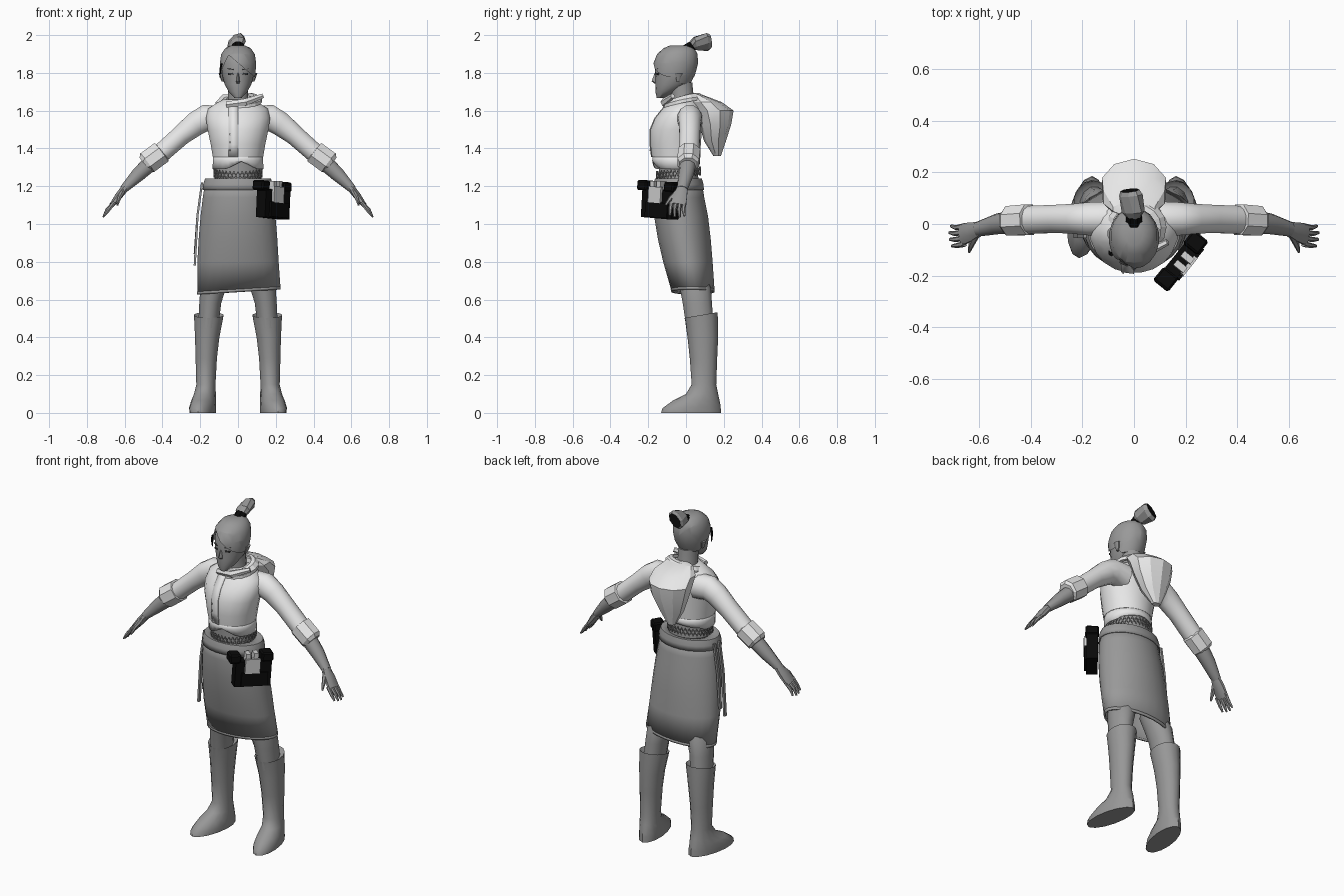
import bpy, bmesh, math
from mathutils import Vector as V

if "Cube" in bpy.data.objects:
    bpy.data.objects.remove(bpy.data.objects["Cube"])


def material(name, r):
    m = bpy.data.materials.new(name)
    m.diffuse_color = (r, r, r, 1)
    m.use_nodes = True
    m.node_tree.nodes["Principled BSDF"].inputs["Base Color"].default_value = m.diffuse_color
    return m


WHITE = material("white_cloth", 0.8)
HAIR = material("hair_grey", 0.32)
SKIN = material("skin_grey", 0.31)
SKIRT = material("skirt_grey", 0.32)
BOOT = material("boot_grey", 0.31)
BLACK = material("black_leather", 0.003)
DARK = material("dark_eye", 0.04)
PALE = material("pale_flap", 0.65)


def finish(name, bm, mat, angle=50, thick=0):
    me = bpy.data.meshes.new(name)
    bm.to_mesh(me)
    bm.free()
    me.materials.append(mat)
    if angle:
        me.shade_smooth()
        me.set_sharp_from_angle(angle=math.radians(angle))
    ob = bpy.data.objects.new(name, me)
    bpy.context.collection.objects.link(ob)
    if thick:
        mod = ob.modifiers.new("thickness", 'SOLIDIFY')
        mod.thickness = thick
    return ob


def loft_bm(rings, n=16, caps=True, closed=False):
    """Skin rings given as (centre, u axis, v axis)."""
    bm = bmesh.new()
    rows = []
    for c, u, v in rings:
        rows.append([bm.verts.new(c + u * math.cos(a) + v * math.sin(a))
                     for a in (2 * math.pi * (i + 0.5) / n for i in range(n))])
    pairs = list(zip(rows, rows[1:])) + ([(rows[-1], rows[0])] if closed else [])
    for a, b in pairs:
        for i in range(n):
            j = (i + 1) % n
            bm.faces.new((a[i], a[j], b[j], b[i]))
    if caps and not closed:
        bm.faces.new(rows[0])
        bm.faces.new(rows[-1])
    bmesh.ops.recalc_face_normals(bm, faces=bm.faces)
    return bm


def ring(z, yf, yb, rx, cx=0, sx=0, sy=0, skew=0):
    """Level ring from front yf to back yb, with optional slopes."""
    ry = (yb - yf) / 2
    return V((cx, (yf + yb) / 2, z)), V((rx, 0, sx * rx)), V((skew, ry, sy * ry))


def tube(pts):
    """Rings square to a path of (x, y, z, radius, y radius)."""
    out = []
    for i, p in enumerate(pts):
        a, b = pts[max(i - 1, 0)], pts[min(i + 1, len(pts) - 1)]
        t = (V(b[:3]) - V(a[:3])).normalized()
        u = V((0, 1, 0)).cross(t).normalized()
        out.append((V(p[:3]), u * p[3], t.cross(u).normalized() * p[4]))
    return out


def box(name, loc, size, rot, mat, bevel=0.0):
    bm = bmesh.new()
    bmesh.ops.create_cube(bm, size=1)
    bmesh.ops.scale(bm, vec=V(size), verts=bm.verts)
    if bevel:
        bmesh.ops.bevel(bm, geom=bm.edges[:], offset=bevel, segments=1, affect='EDGES')
    ob = finish(name, bm, mat, 0)
    ob.location, ob.rotation_euler = loc, rot
    return ob


# Head, neck and waist
HEAD = [(1.668, -.155, -.11, .02), (1.70, -.162, -.06, .05), (1.74, -.162, .015, .072),
        (1.79, -.164, .042, .085), (1.85, -.165, .058, .090), (1.90, -.145, .055, .082),
        (1.925, -.11, .038, .06), (1.94, -.075, .01, .028)]
finish("head", loft_bm([ring(*h) for h in HEAD], 18), SKIN)
finish("neck", loft_bm([ring(1.58, -.08, .06, .075), ring(1.65, -.075, .045, .056),
                        ring(1.75, -.09, .035, .055)], 12), SKIN)
finish("waist", loft_bm([ring(1.16, -.15, .075, .15), ring(1.27, -.145, .065, .118),
                         ring(1.40, -.15, .06, .125)], 16), SKIN)
finish("nose", loft_bm([ring(1.80, -.166, -.14, .005), ring(1.755, -.182, -.14, .011),
                        ring(1.745, -.168, -.14, .010)], 6), SKIN)
for s in (-1, 1):
    box("eye", (s * .038, -.153, 1.795), (.028, .008, .009), (0, s * .1, s * .42), DARK)
    box("eyebrow", (s * .04, -.154, 1.82), (.034, .008, .004), (0, -s * .15, s * .42), DARK)
    finish("ear", loft_bm([ring(1.755, -.05, -.035, .008, s * .080),
                           ring(1.80, -.06, -.015, .012, s * .092)], 8), SKIN)

# Hair shell, opened around the face with a swept fringe
bm = loft_bm([ring(z + .006 * (z > 1.9), yf - .008, yb + .006, rx + .008)
              for z, yf, yb, rx in HEAD[2:]], 18)
cuts = [(V((0, -.07, 1.80)), V((0, 1, .75))), (V((-.05, 0, 1.895)), V((.85, 0, 1))),
        (V((-.05, 0, 1.895)), V((-2.2, 0, 1)))]
for co, no in cuts:
    bmesh.ops.bisect_plane(bm, geom=bm.verts[:] + bm.edges[:] + bm.faces[:],
                           plane_co=co, plane_no=no)
gone = [f for f in bm.faces
        if all((f.calc_center_median() - co).dot(no) < 0 for co, no in cuts)]
bmesh.ops.delete(bm, geom=gone, context='FACES')
finish("hair", bm, HAIR, 50)
finish("side_lock", loft_bm([ring(1.85, -.125, -.112, .005, -.086), ring(1.82, -.122, -.104, .006, -.094),
                             ring(1.775, -.11, -.102, .003, -.096)], 6), BLACK, 0)

# Topknot with its tie and dark end
finish("hair_tie", loft_bm(tube([(0, .0, 1.92, .036, .032), (0, .035, 1.945, .033, .028)]), 8), BLACK, 0)
knot = finish("topknot", loft_bm(tube([(0, .025, 1.942, .026, .022), (-.003, .048, 1.955, .048, .033),
                                       (-.012, .112, 1.963, .057, .036), (-.016, .13, 1.967, .046, .026)]),
                                 8), HAIR, 0)
knot.data.materials.append(BLACK)
for p in knot.data.polygons:
    p.material_index = int(p.normal.y > .85 and p.center.y > .1)

# Jacket body
BODY = [(1.355, -.182, .075, .135), (1.42, -.19, .08, .146), (1.50, -.19, .086, .163),
        (1.56, -.165, .09, .172), (1.61, -.125, .086, .16), (1.64, -.10, .07, .115),
        (1.66, -.085, .06, .078)]
finish("jacket", loft_bm([ring(*b) for b in BODY], 20), WHITE)

# Lower jacket band, lifted at the centre front
bm = loft_bm([ring(1.365, -.178, .073, .132), ring(1.335, -.180, .075, .134),
              ring(1.29, -.176, .075, .136)], 24, False)
for v in bm.verts:
    if v.co.z < 1.3:
        v.co.z += max(0, .042 - abs(v.co.x - .02) * .5) if v.co.y < 0 else .03 - abs(v.co.x) * .15
finish("jacket_band", bm, WHITE, 50, .006)

# Button placket following the chest
bm = bmesh.new()
rows = []
for z, yf, yb, rx in BODY[:-1]:
    rows.append([bm.verts.new((x, (yf + yb) / 2 - (yb - yf) / 2 * math.sqrt(1 - (x / rx) ** 2) - .003, z))
                 for x in (-.05, 0)])
for a, b in zip(rows, rows[1:]):
    bm.faces.new((a[0], a[1], b[1], b[0]))
finish("placket", bm, WHITE, 50, .005)
for i in range(5):
    box("button", (-.042, -.184 + .03 * max(0, i - 2), 1.39 + .042 * i), (.006, .018, .008), (0, 0, 0), WHITE)

# Collar roll around the neck, higher at the back and at its left tip
rings = []
for i in range(16):
    a = 2 * math.pi * i / 16
    d = V((math.cos(a), math.sin(a), 0))
    c = V((.01 + .095 * d.x, -.012 + .088 * d.y, 1.65 + .022 * d.y + .012 * d.x))
    rings.append((c, d * .024 + V((0, 0, -.012)), V((0, 0, .018))))
finish("collar", loft_bm(rings, 6, closed=True), WHITE, 0)
finish("collar_tip", loft_bm(tube([(-.06, -.10, 1.632, .018, .02), (.04, -.115, 1.645, .022, .02),
                                   (.13, -.07, 1.678, .014, .012)]), 6), WHITE, 0)

# Hood hanging on the back
finish("hood", loft_bm([ring(1.36, .145, .185, .025, -.02), ring(1.44, .095, .212, .075, -.01),
                        ring(1.53, .07, .24, .115), ring(1.60, .04, .252, .13),
                        ring(1.645, .02, .19, .125), ring(1.685, .03, .085, .085)], 10), WHITE, 25)

# Arms, cuffs and hands
for s in (-1, 1):
    def limb(name, pts, mat, n=12, angle=50):
        finish(name, loft_bm(tube([(s * p[0],) + p[1:] for p in pts]), n), mat, angle)

    limb("sleeve", [(.09, .02, 1.555, .075, .07), (.175, .02, 1.56, .073, .066), (.225, .02, 1.53, .066, .06),
                    (.30, .02, 1.47, .055, .056), (.43, .015, 1.355, .052, .056)], WHITE)
    limb("cuff", [(.40, .017, 1.385, .05, .05), (.405, .017, 1.38, .066, .064), (.48, .012, 1.325, .066, .062),
                  (.492, .012, 1.315, .05, .05)], WHITE, 8, 30)
    limb("forearm", [(.46, .01, 1.325, .046, .046), (.53, 0, 1.26, .039, .04), (.605, -.02, 1.185, .023, .029)], SKIN, 10)
    limb("palm", [(.595, -.018, 1.195, .022, .028), (.63, -.03, 1.15, .021, .04),
                  (.668, -.042, 1.10, .014, .044)], SKIN, 8)
    for i in range(4):
        y = -.008 - .023 * i
        d = (0, .006, .004, -.004)[i]
        limb("finger", [(.655, y, 1.115, .011, .012), (.688 + d, y - .006, 1.075, .010, .010),
                        (.708 + d, y - .008 * i / 3, 1.042 - d, .005, .006)], SKIN, 6)
    limb("thumb", [(.61, -.04, 1.175, .014, .016), (.630, -.082, 1.135, .011, .012),
                   (.638, -.108, 1.10, .005, .006)], SKIN, 6)

    # Legs and boots
    finish("leg", loft_bm([ring(.45, 0, .15, .055, s * .158), ring(.58, -.02, .14, .06, s * .147),
                           ring(.66, -.035, .135, .07, s * .132), ring(.74, -.05, .10, .07, s * .11)], 12), SKIN)
    finish("boot", loft_bm([ring(.50, .01, .15, .06, s * .155, 0, .15), ring(.518, -.008, .168, .08, s * .155, 0, .17),
                            ring(.50, -.004, .168, .078, s * .156, 0, .17), ring(.40, .008, .17, .066, s * .163),
                            ring(.29, .02, .165, .058, s * .168), ring(.15, .03, .16, .052, s * .17),
                            ring(.10, .0, .17, .057, s * .175, skew=-s * .01),
                            ring(.065, -.07, .178, .063, s * .182, skew=-s * .018),
                            ring(.03, -.125, .183, .068, s * .187, 0, .04, -s * .025),
                            ring(.0, -.132, .186, .066, s * .187, skew=-s * .025)], 14), BOOT)

# Skirt with waistband and hem
finish("skirt", loft_bm([ring(.648, -.078, .152, .222, .005, .06), ring(.80, -.122, .142, .217),
                         ring(.92, -.15, .132, .21), ring(1.04, -.17, .118, .20), ring(1.14, -.175, .098, .188),
                         ring(1.22, -.168, .085, .175)], 24, False), SKIRT, 50, .01)
finish("skirt_hem", loft_bm([ring(.640, -.078, .153, .223, .005, .06), ring(.655, -.082, .152, .223, .005, .06)],
                            24, False), SKIRT, 50, .01)
finish("waistband", loft_bm([ring(1.18, -.178, .096, .189), ring(1.21, -.176, .094, .186),
                             ring(1.24, -.165, .085, .176), ring(1.24, -.13, .06, .12)], 24, False), SKIRT, 30, .006)

# Lattice belt: two crossing zigzag strips
for phase in (0, 1):
    bm = bmesh.new()
    n = 36
    rows = []
    for i in range(n):
        a = 2 * math.pi * i / n
        x, y = .13 * math.cos(a), -.04 + .12 * math.sin(a)
        z = 1.25 + .038 * ((i + phase) % 2) + .012 * math.sin(a)
        rows.append([bm.verts.new((x, y, z + h)) for h in (-.005, .005)])
    for i in range(n):
        a, b = rows[i], rows[(i + 1) % n]
        bm.faces.new((a[0], b[0], b[1], a[1]))
    finish("lattice_belt", bm, SKIRT, 0, .004)

# Hanging straps on one hip
for y, end in ((-.045, .78), (.0, .84)):
    finish("hip_strap", loft_bm([ring(1.22, y - .012, y + .012, .008, -.190), ring(1.05, y - .013, y + .013, .008, -.214),
                                 ring(end, y - .014, y + .014, .008, -.229)], 4), SKIRT, 0)

# Belt pouch, turned to follow the hip
turn = math.radians(51)
along, out = V((math.cos(turn), math.sin(turn), 0)), V((math.sin(turn), -math.cos(turn), 0))
mid, rot = V((.183, -.140, 0)), (0, .07, turn)
pouch = lambda a, o, z: mid + along * a + out * o + V((0, 0, z))
box("pouch_body", pouch(.005, 0, 1.105), (.205, .062, .15), rot, BLACK)
box("pouch_pocket", pouch(.01, .028, 1.075), (.15, .03, .08), rot, BLACK)
for a in (-.095, .088):
    box("pouch_lobe", pouch(a, 0, 1.20 - a * .05), (.066, .075, .052), rot, BLACK, .008)
box("pouch_flap", pouch(0, .036, 1.155), (.085, .018, .085), rot, PALE)
for a in (-.022, .022):
    box("pouch_loop", pouch(a, .012, 1.205), (.026, .05, .045), rot, PALE)
